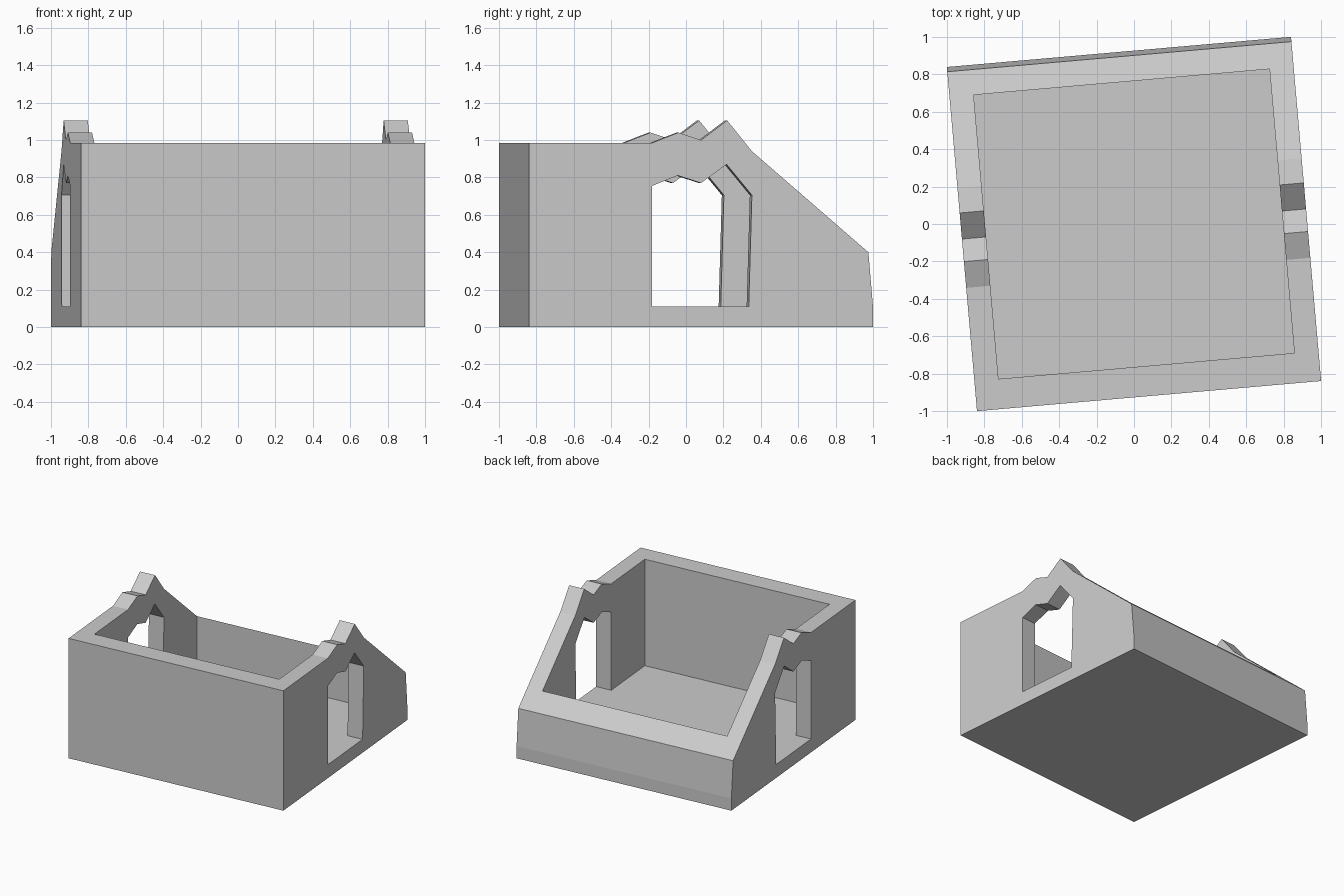
import bpy, bmesh, math

if "Cube" in bpy.data.objects:
    bpy.data.objects.remove(bpy.data.objects["Cube"])

H = 0.9235      # half of the square footprint
IN_X, IN_Y = 0.794, 0.762   # half sizes of the room
FLOOR = 0.11
TURN = math.radians(5)


def extrude_profile(name, profile, half_width):
    """Extrude a (y, z) outline symmetrically along x."""
    bm = bmesh.new()
    face = bm.faces.new([bm.verts.new((-half_width, y, z)) for y, z in profile])
    ext = bmesh.ops.extrude_face_region(bm, geom=[face])
    verts = [g for g in ext["geom"] if isinstance(g, bmesh.types.BMVert)]
    bmesh.ops.translate(bm, verts=verts, vec=(2 * half_width, 0, 0))
    bmesh.ops.recalc_face_normals(bm, faces=bm.faces)
    mesh = bpy.data.meshes.new(name)
    bm.to_mesh(mesh)
    bm.free()
    obj = bpy.data.objects.new(name, mesh)
    bpy.context.collection.objects.link(obj)
    return obj


def cut(target, cutter):
    mod = target.modifiers.new("cut", 'BOOLEAN')
    mod.operation = 'DIFFERENCE'
    mod.solver = 'EXACT'
    mod.object = cutter
    bpy.context.view_layer.objects.active = target
    bpy.ops.object.modifier_apply(modifier=mod.name)
    bpy.data.objects.remove(cutter)


# Ruined house body: side silhouette with broken gable and collapsed back wall
walls = extrude_profile("ruined_walls", [
    (-H, 0), (-H, 0.985), (-0.262, 0.985), (-0.121, 1.04), (0.0, 1.0),
    (0.14, 1.105), (0.273, 0.94), (0.898, 0.40), (H, 0.10), (H, 0)], H)

# Open room above the floor slab
cut(walls, extrude_profile("room_cutter", [
    (-IN_Y, FLOOR), (-IN_Y, 1.4), (IN_Y, 1.4), (IN_Y, FLOOR)], IN_X))

# Jagged doorways through both side walls
cut(walls, extrude_profile("doorway_cutter", [
    (-0.262, FLOOR), (-0.262, 0.755), (-0.124, 0.81), (0.0, 0.77),
    (0.137, 0.87), (0.273, 0.705), (0.256, FLOOR)], 1.2))

# Slight turn of the whole building
walls.rotation_euler.z = TURN
